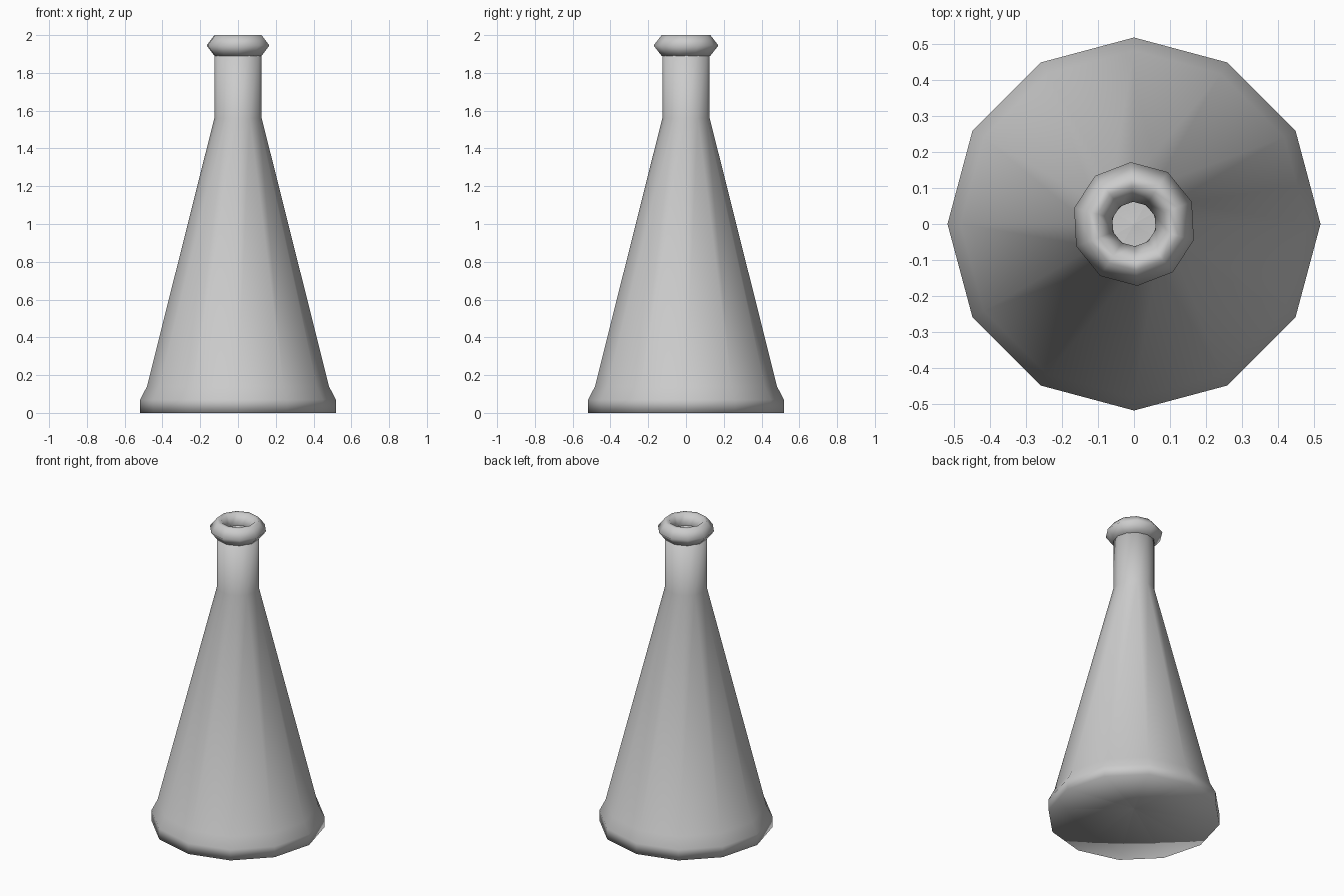
import bpy, math

if "Cube" in bpy.data.objects:
    bpy.data.objects.remove(bpy.data.objects["Cube"])


def lathe(name, profile, sides, start=0.0, ring=False):
    """Revolve (radius, height) points; ring closes the profile."""
    n = len(profile)
    verts, faces = [], []
    for r, z in profile:
        for i in range(sides):
            a = start + 2 * math.pi * i / sides
            verts.append((r * math.cos(a), r * math.sin(a), z))
    for k in range(n if ring else n - 1):
        m = (k + 1) % n
        for i in range(sides):
            j = (i + 1) % sides
            faces.append((k * sides + i, k * sides + j, m * sides + j, m * sides + i))
    mesh = bpy.data.meshes.new(name)
    mesh.from_pydata(verts, [], faces)
    mesh.shade_smooth()
    obj = bpy.data.objects.new(name, mesh)
    bpy.context.collection.objects.link(obj)
    return obj


# Hollow conical flask with slightly domed base, flared foot and straight neck
lathe("flask_body",
      [(0.001, 0.06), (0.518, 0.0), (0.518, 0.07), (0.482, 0.14),
       (0.1255, 1.56), (0.1255, 1.93), (0.062, 1.93), (0.062, 1.56)], 12)

# Rolled lip around the mouth
lathe("flask_lip",
      [(0.172, 1.945), (0.129, 2.0), (0.105, 2.0),
       (0.062, 1.945), (0.105, 1.89), (0.129, 1.89)],
      10, math.radians(21), ring=True)
